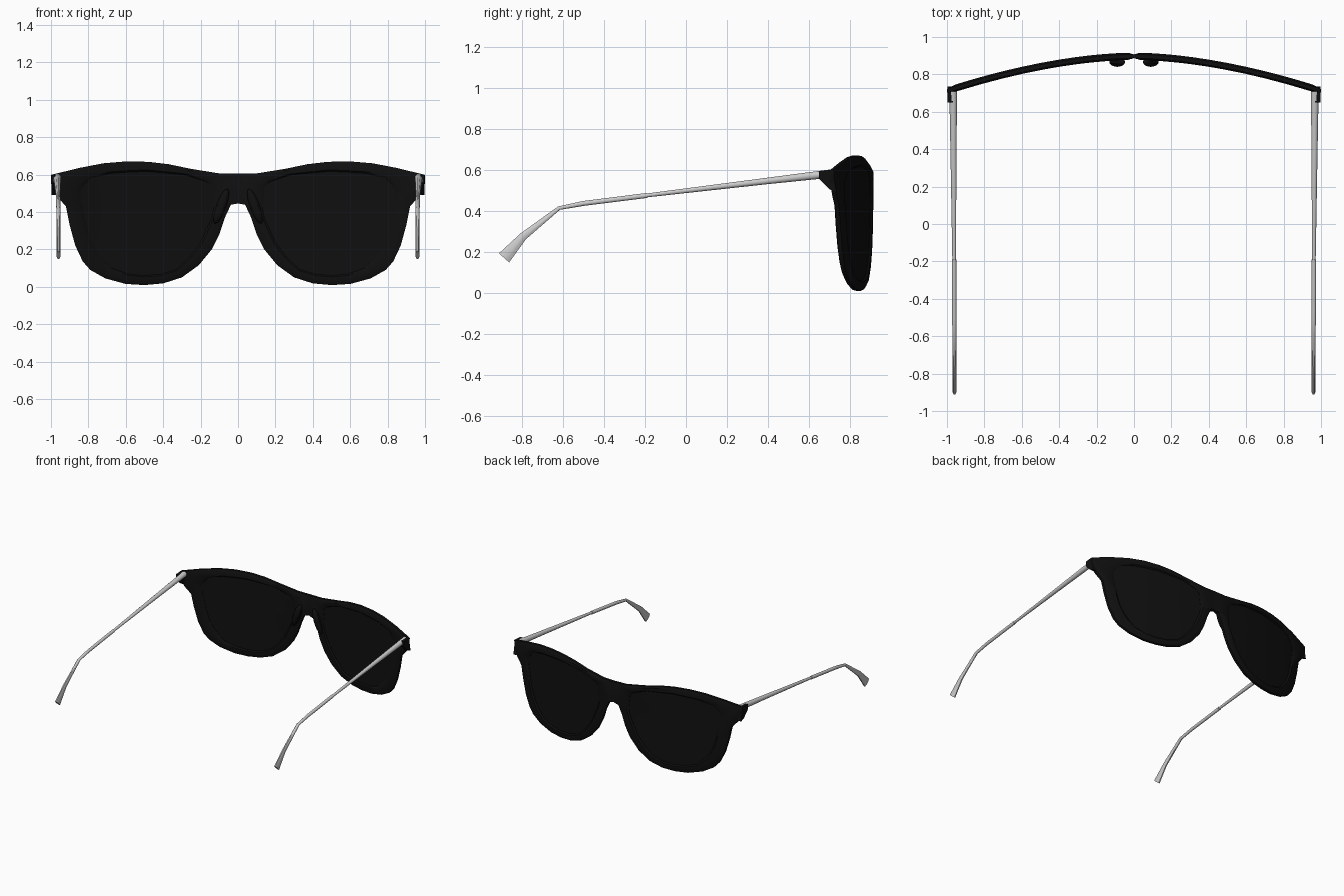
import bpy, bmesh, math
from mathutils import Vector, Matrix

if "Cube" in bpy.data.objects:
    bpy.data.objects.remove(bpy.data.objects["Cube"])

black = bpy.data.materials.new("black")
black.diffuse_color = (0.005, 0.005, 0.005, 1)
black.use_nodes = True
black.node_tree.nodes["Principled BSDF"].inputs["Base Color"].default_value = black.diffuse_color


def finish(name, bm, mat=None, angle=35):
    bmesh.ops.recalc_face_normals(bm, faces=bm.faces)
    me = bpy.data.meshes.new(name)
    bm.to_mesh(me)
    bm.free()
    ob = bpy.data.objects.new(name, me)
    bpy.context.collection.objects.link(ob)
    if mat:
        me.materials.append(mat)
    for o in bpy.context.selected_objects:
        o.select_set(False)
    ob.select_set(True)
    bpy.context.view_layer.objects.active = ob
    bpy.ops.object.shade_smooth_by_angle(angle=math.radians(angle))
    m = ob.modifiers.new("mirror", 'MIRROR')
    m.merge_threshold = 0.0005
    return ob


def bow(x):
    # forward curve of the front, seen from above
    return 0.897 - 0.185 * abs(x) ** 1.75


# Outline of the right half of the front (x, z), from the bridge round the rim
OUTER = [(0, .605), (.1, .606), (.25, .63), (.37, .655), (.48, .668), (.6, .67), (.72, .66),
         (.85, .635), (1, .598), (.998, .535), (.965, .48), (.92, .43), (.9, .33), (.87, .22),
         (.83, .135), (.79, .09), (.71, .045), (.6, .015), (.5, .009), (.4, .018), (.3, .05),
         (.21, .115), (.14, .2), (.1, .28), (.07, .37), (.035, .445), (0, .445)]
# Lens edge (x, z)
LENS = [(.83, .57), (.845, .5), (.82, .36), (.78, .22), (.69, .105), (.6, .07), (.5, .06),
        (.4, .068), (.31, .1), (.21, .22), (.14, .37), (.12, .48), (.15, .555), (.28, .598),
        (.5, .618), (.7, .605)]
C = Vector((.52, .36))


def lens_point(p):
    # where the ray from the lens centre towards p meets the lens edge
    d = Vector(p) - C
    for i, a in enumerate(LENS):
        a, b = Vector(a) - C, Vector(LENS[(i + 1) % len(LENS)]) - C
        e = b - a
        den = d.x * e.y - d.y * e.x
        if abs(den) < 1e-9:
            continue
        t = (a.x * e.y - a.y * e.x) / den
        s = (a.x * d.y - a.y * d.x) / den
        if t > 0 and -1e-6 <= s <= 1 + 1e-6:
            return C + d * t


INNER = [lens_point(p) for p in OUTER]


def ring(bm, pts, off):
    return [bm.verts.new((p[0], bow(p[0]) + off, p[1])) for p in pts]


def bridge(bm, r0, r1):
    n = len(r0)
    for i in range(n):
        j = (i + 1) % n
        q = [r0[i], r0[j], r1[j], r1[i]]
        if all(abs(v.co.x) < 1e-6 for v in q):
            continue  # open seam at the mirror plane
        bm.faces.new(q)


# Frame front: rounded rim section swept round the lens opening
def blend(t):
    return [Vector(o).lerp(i, t) for o, i in zip(OUTER, INNER)]


bm = bmesh.new()
section = [(0, .010), (.25, .019), (.85, .019), (1, .010), (1, -.010), (.85, -.019), (.25, -.019), (0, -.010)]
rings = [ring(bm, blend(t), off) for t, off in section]
for a, b in zip(rings, rings[1:] + rings[:1]):
    bridge(bm, a, b)
finish("frame_front", bm, black)

# Lenses: concentric rings with a small centre facet on each side
bm = bmesh.new()
edges = []
for side in (1, -1):
    prev = None
    for k in (1, .7, .4, .09):
        r = ring(bm, [C + (p - C) * k for p in INNER], side * .008)
        if prev:
            bridge(bm, prev, r)
        else:
            edges.append(r)
        prev = r
    bm.faces.new(prev)
bridge(bm, *edges)
finish("lens", bm, black)

# Hinge blocks behind the outer corners
bm = bmesh.new()
prof = [(.65, .555), (.65, .595), (.715, .6), (.735, .49), (.70, .505)]
sides = [[bm.verts.new((x, y, z)) for y, z in prof] for x in (.968, .998)]
bridge(bm, *sides)
for s in sides:
    bm.faces.new(s)
finish("hinge_block", bm, black, 20)

# Nose pads
bm = bmesh.new()
mat = (Matrix.Translation((.09, .866, .43)) @ Matrix.Rotation(-.35, 4, 'Y')
       @ Matrix.Diagonal((.028, .026, .1, 1)))
bmesh.ops.create_uvsphere(bm, u_segments=10, v_segments=6, radius=1, matrix=mat)
finish("nose_pad", bm, black)


# Temple arms: tapered eight-sided tubes, stations are (x, y, z, half width, half height)
def arm(name, stations):
    bm = bmesh.new()
    pts = [Vector(s[:3]) for s in stations]
    rs = []
    for i, s in enumerate(stations):
        t = (pts[min(i + 1, len(pts) - 1)] - pts[max(i - 1, 0)]).normalized()
        up = Vector((1, 0, 0)).cross(t).normalized()
        rs.append([bm.verts.new(pts[i] + Vector((math.cos(a) * s[3], 0, 0)) + up * math.sin(a) * s[4])
                   for a in (math.tau * (k + .5) / 8 for k in range(8))])
    for a, b in zip(rs, rs[1:]):
        bridge(bm, a, b)
    bm.faces.new(rs[0])
    bm.faces.new(rs[-1])
    finish(name, bm, None, 50)


arm("temple_arm", [(.967, .71, .582, .022, .022), (.965, .4, .546, .018, .017), (.962, -.2, .474, .010, .010)])
arm("temple_tip", [(.962, -.19, .475, .013, .013), (.961, -.5, .436, .012, .013), (.960, -.62, .413, .012, .010),
                   (.960, -.795, .275, .011, .021), (.960, -.888, .17, .011, .036)])
